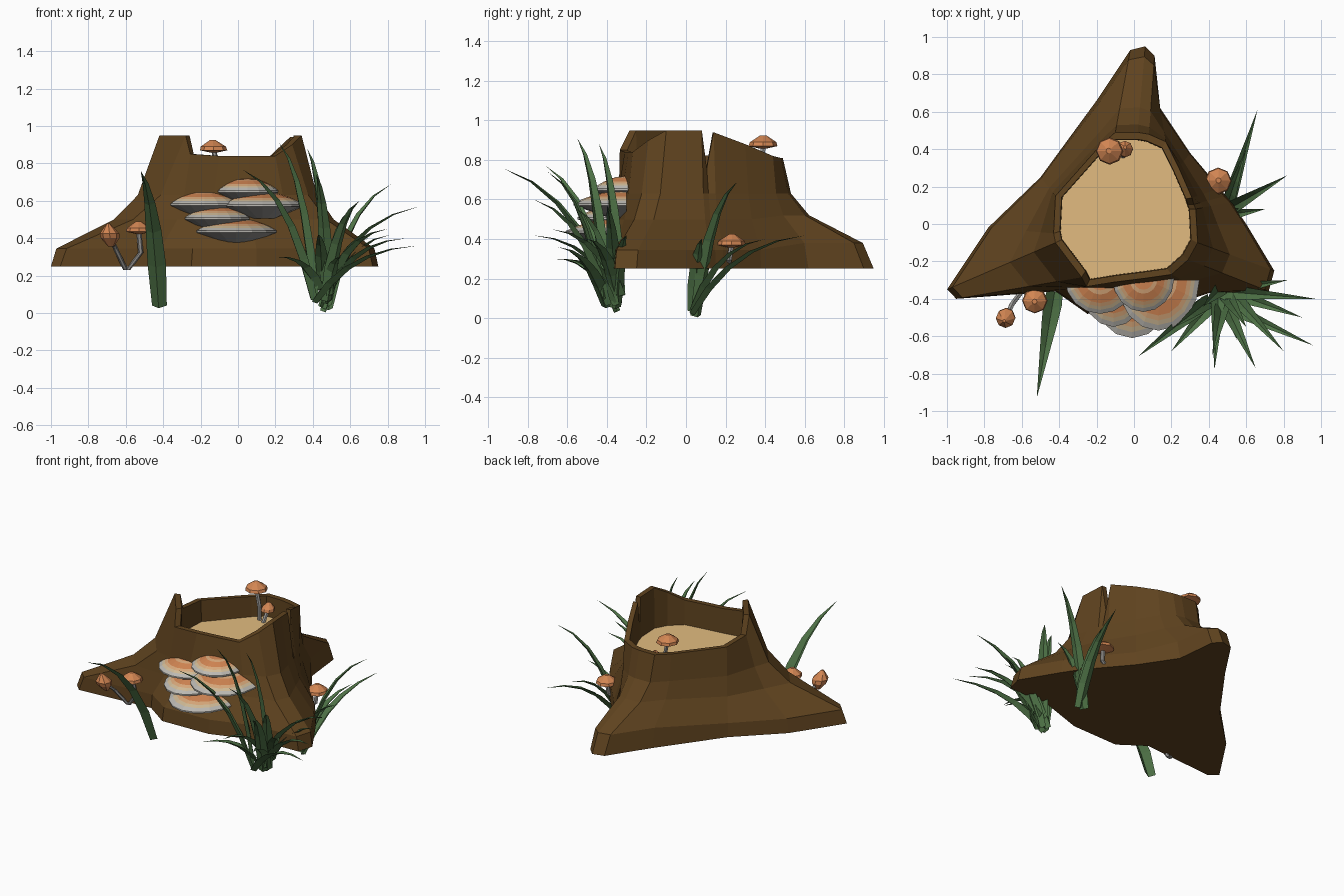
import bpy, bmesh, math, random
from mathutils import Vector

if "Cube" in bpy.data.objects:
    bpy.data.objects.remove(bpy.data.objects["Cube"])

random.seed(4)

def mat(name, rgb):
    m = bpy.data.materials.new(name)
    m.diffuse_color = (*rgb, 1)
    m.use_nodes = True
    m.node_tree.nodes["Principled BSDF"].inputs["Base Color"].default_value = m.diffuse_color
    return m

BARK = mat("bark_brown", (0.115, 0.056, 0.0135))
WOOD = mat("cut_wood", (0.76, 0.50, 0.215))
GREEN = mat("grass_green", (0.075, 0.165, 0.06))
ORANGE = mat("cap_orange", (0.64, 0.235, 0.085))
PEACH = mat("band_peach", (0.70, 0.40, 0.20))
CREAM = mat("band_cream", (0.64, 0.50, 0.31))
PALE = mat("edge_grey", (0.50, 0.485, 0.45))
GREY = mat("gill_grey", (0.34, 0.33, 0.315))

def finish(name, bm, mats, recalc=True):
    if recalc:
        bmesh.ops.recalc_face_normals(bm, faces=bm.faces[:])
    me = bpy.data.meshes.new(name)
    bm.to_mesh(me)
    bm.free()
    for m in mats:
        me.materials.append(m)
    ob = bpy.data.objects.new(name, me)
    bpy.context.collection.objects.link(ob)
    return ob

def bridge(bm, a, b, idx=0, closed=True):
    n = len(a)
    for i in range(n if closed else n - 1):
        j = (i + 1) % n
        f = bm.faces.new((a[i], a[j], b[j], b[i]))
        f.material_index = idx

# --- stump: each column runs from the root outline up to the broken rim
base = [(.75, -.25), (.60, 0), (.52, .12), (.49, .15), (.46, .19), (.30, .38), (.14, .62),
        (.11, .90), (.06, .95), (-.02, .93), (-.20, .66), (-.50, .25), (-.78, -.02),
        (-1, -.35), (-.95, -.40), (-.42, -.36), (-.25, -.48), (.10, -.47), (.40, -.37), (.72, -.36)]
rim = [(.34, -.10, .95), (.335, 0, .95), (.33, .08, .95), (.32, .105, .76), (.31, .14, .94),
       (.24, .30, .88), (.17, .44, .82), (.08, .48, .81), (.02, .49, .81), (-.10, .49, .81),
       (-.18, .42, .81), (-.42, .15, .82), (-.43, -.05, .83), (-.42, -.10, .95),
       (-.28, -.285, .95), (-.255, -.335, .85), (-.10, -.31, .84), (.06, -.29, .84), (.20, -.27, .84),
       (.29, -.19, .90)]
bm = bmesh.new()
rings = []
SIDE = ((1, .25), (.95, .345), (.42, .50), (.20, .63))     # share of root length, height
BACK = ((1, .25), (.88, .38), (.29, .52), (.09, .63))      # steeper back root
for lvl in range(4):
    ring = []
    for i, (b, t) in enumerate(zip(base, rim)):
        frac, z = (BACK if 6 <= i <= 10 else SIDE)[lvl]
        ring.append(bm.verts.new((t[0] + (b[0] - t[0]) * frac, t[1] + (b[1] - t[1]) * frac, z)))
    rings.append(ring)
rings.append([bm.verts.new(t) for t in rim])
C = Vector((-.05, .08))
for s, z in ((.91, None), (.90, .67)):     # rim thickness and hollow wall
    rings.append([bm.verts.new((C.x + (t[0] - C.x) * s, C.y + (t[1] - C.y) * s, z or t[2])) for t in rim])
for a, b in zip(rings, rings[1:]):
    bridge(bm, a, b)
bm.faces.new(rings[0])
bm.faces.new(rings[-1]).material_index = 1  # cut wood floor
finish("stump", bm, [BARK, WOOD])

# --- bracket fungi: banded half discs with a grey gill underside
def bracket(name, cx, cy, z, rx, ry):
    bm = bmesh.new()
    n = 9
    def ring(s, dz):
        return [bm.verts.new((cx - rx * s * math.cos(math.pi * i / (n - 1)),
                              cy - ry * s * math.sin(math.pi * i / (n - 1)), z + dz)) for i in range(n)]
    prof = [(.02, .03), (.34, .024), (.46, .018), (.70, 0), (.80, -.01), (.89, -.02), (1, -.035), (1, -.045), (.3, -.11)]
    cols = [0, 1, 0, 1, 2, 3, 3, 4]
    rs = [ring(s, d) for s, d in prof]
    for a, b, c in zip(rs, rs[1:], cols):
        bridge(bm, a, b, c, closed=False)
    bm.faces.new(rs[0])
    bm.faces.new(rs[-1]).material_index = 4
    finish(name, bm, [ORANGE, PEACH, CREAM, PALE, GREY])

for i, p in enumerate([(.05, -.29, .69, .165, .18), (-.18, -.29, .62, .19, .19), (.13, -.30, .615, .22, .27),
                       (-.11, -.31, .545, .18, .24), (-.01, -.32, .475, .225, .29)]):
    bracket(f"bracket_fungus_{i + 1}", *p)

# --- grass blades: folded strips along an arched curve
def blade(bm, p0, p2, w):
    p0, p2 = Vector(p0), Vector(p2)
    p1 = p0.lerp(p2, .32)
    p1.z = p0.z + (p2.z - p0.z) * .75 + .06
    flat = Vector((p2.x - p0.x, p2.y - p0.y, 0)).normalized()
    side = Vector((flat.y, -flat.x, 0))
    rows = []
    widths = (.8, 1, .85, .6, .32)
    for k, ww in enumerate(widths):
        t = k / len(widths)
        p = p0.lerp(p1, t).lerp(p1.lerp(p2, t), t)
        fold = (flat - Vector((0, 0, .6))) * w * ww * .3
        rows.append([bm.verts.new(p - side * w * ww / 2), bm.verts.new(p + fold),
                     bm.verts.new(p + side * w * ww / 2)])
    for a, b in zip(rows, rows[1:]):
        bridge(bm, a, b, closed=False)
    tip = bm.verts.new(p2)
    for i in (0, 1):
        bm.faces.new((rows[-1][i], rows[-1][i + 1], tip))

def clump(name, root, tips, w, spread):
    bm = bmesh.new()
    for t in tips:
        r = Vector(root) + Vector([random.uniform(-s, s) for s in spread])
        blade(bm, r, t, w)
    finish(name, bm, [GREEN], recalc=False)

clump("front_grass", (.44, -.36, .09),
      [(.22, -.55, .91), (.02, -.71, .77), (.37, -.44, .88), (.97, -.40, .57), (.96, -.65, .36),
       (.80, -.68, .45), (.65, -.77, .60), (.43, -.78, .42), (.42, -.70, .74), (.82, -.30, .42),
       (.20, -.68, .30), (.60, -.55, .55), (.90, -.50, .40), (.55, -.62, .30)], .078, (.05, .05, .05))
clump("right_grass", (.47, .03, .06),
      [(.66, .61, .42), (.82, .26, .69), (.70, .08, .40), (.60, .40, .40)], .075, (.04, .03, .05))
bm = bmesh.new()
blade(bm, (-.42, -.34, .04), (-.52, -.93, .76), .10)
finish("single_blade", bm, [GREEN], recalc=False)

# --- mushrooms: bent stem and eight-sided cap
FLAT = [(.25, -.012), (1, 0), (.92, .02), (.55, .038), (.2, .055)]
BUD = [(.3, -.055), (.95, -.01), (1, .015), (.55, .045), (.15, .068)]

def mushroom(name, foot, top, r, prof, bend=(0, 0, 0)):
    foot, top = Vector(foot), Vector(top)
    mid = foot.lerp(top, .5) + Vector(bend)
    bm = bmesh.new()
    rs = [[bm.verts.new(p + Vector((.014 * math.cos(a * math.tau / 6), .014 * math.sin(a * math.tau / 6), 0)))
           for a in range(6)] for p in (foot, mid, top)]
    for a, b in zip(rs, rs[1:]):
        bridge(bm, a, b)
    bm.faces.new(rs[0])
    bm.faces.new(rs[-1])
    finish(name + "_stem", bm, [GREY])
    bm = bmesh.new()
    tilt = (top - mid).normalized() * .4
    rs = [[bm.verts.new(top + Vector((r * s * math.cos(a * math.tau / 8) + tilt.x * h,
                                      r * s * math.sin(a * math.tau / 8) + tilt.y * h, h)))
           for a in range(8)] for s, h in prof]
    for a, b in zip(rs, rs[1:]):
        bridge(bm, a, b)
    bm.faces.new(rs[0])
    bm.faces.new(rs[-1])
    finish(name + "_cap", bm, [ORANGE])

mushroom("floor_mushroom_tall", (-.10, .38, .66), (-.13, .39, .87), .073, FLAT, (.01, 0, 0))
mushroom("floor_mushroom_small", (-.06, .36, .66), (-.05, .40, .74), .045, FLAT)
mushroom("left_mushroom_bud", (-.60, -.36, .23), (-.685, -.50, .41), .052, BUD, (-.01, 0, .02))
mushroom("left_mushroom_open", (-.59, -.36, .23), (-.53, -.41, .435), .068, FLAT, (.04, 0, -.01))
mushroom("right_mushroom", (.40, .21, .26), (.45, .23, .37), .072, FLAT, (.02, 0, -.02))
